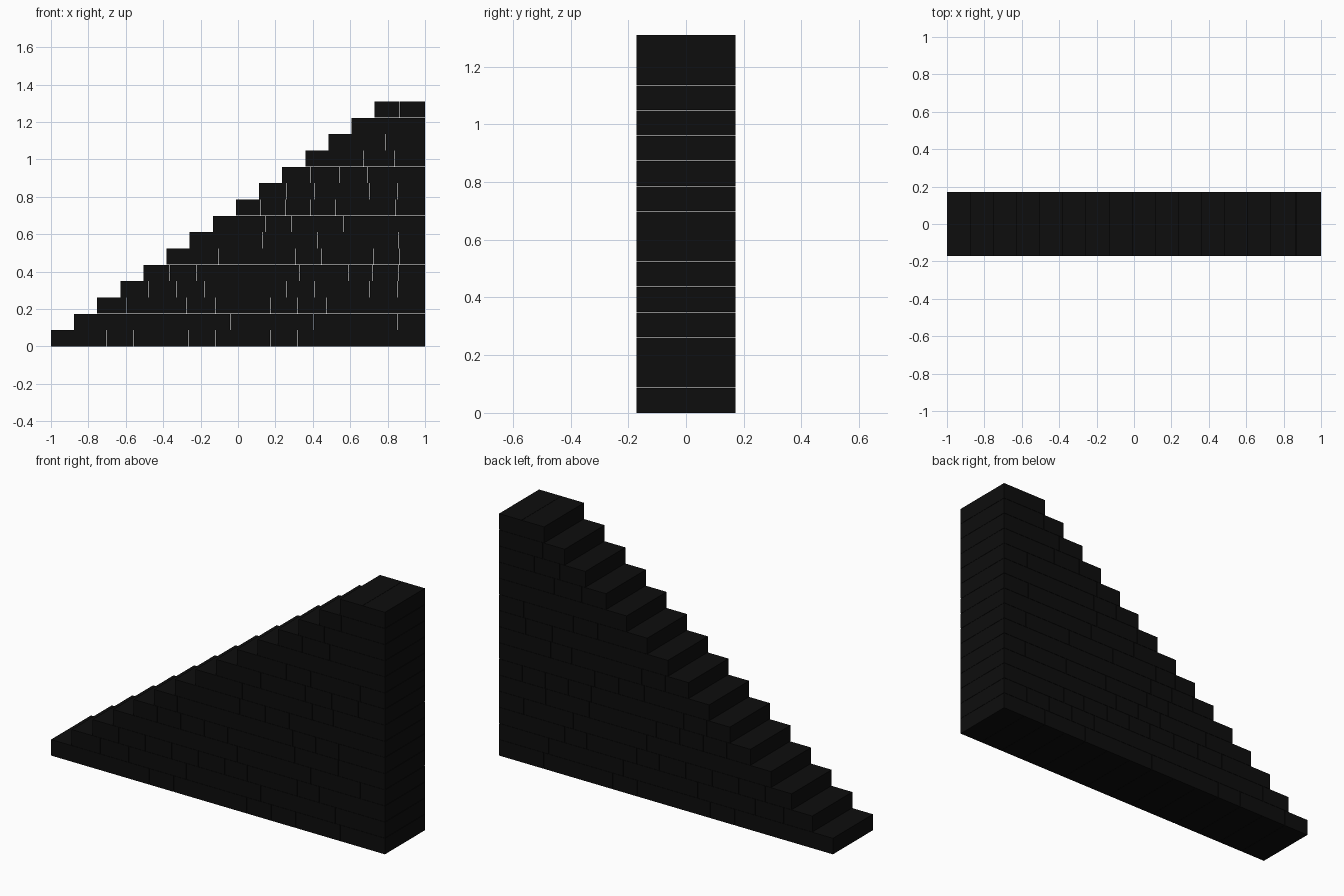
import bpy
import bmesh

if "Cube" in bpy.data.objects:
    bpy.data.objects.remove(bpy.data.objects["Cube"])

STEPS = 15
RISE = 1.31 / STEPS
RUN = 0.1236
DEPTH = 0.342
GAP = 0.0014       # hairline joint between bricks
BRICK = 0.145      # typical brick length

# Joint positions readable from the front, by course; the rest are filled in evenly
JOINTS = {
    0: [-0.85, 0.465],
    1: [-0.535, -0.38, -0.19],
    2: [0.04, 0.175, 0.32, 0.475],
    3: [-0.03, 0.26],
    4: [0.20, 0.72, 0.86],
    6: [0.13, 0.283],
    7: [0.565, 0.69],
    8: [0.522],
    11: [0.505],
    12: [0.79],
}

black = bpy.data.materials.new("black_brick")
black.diffuse_color = (0.004, 0.004, 0.004, 1)
black.use_nodes = True
black.node_tree.nodes["Principled BSDF"].inputs["Base Color"].default_value = black.diffuse_color


def add_box(bm, x0, x1, z0, z1):
    box = bmesh.ops.create_cube(bm, size=1)["verts"]
    bmesh.ops.scale(bm, vec=(x1 - x0, DEPTH, z1 - z0), verts=box)
    bmesh.ops.translate(bm, vec=((x0 + x1) / 2, 0, (z0 + z1) / 2), verts=box)


def course_cuts(row, start):
    fixed = [start] + JOINTS.get(row, []) + [1.0]
    cuts = [start]
    for a, b in zip(fixed, fixed[1:]):
        n = max(1, round((b - a) / BRICK))
        cuts += [a + (b - a) * i / n for i in range(1, n + 1)]
    return cuts


# One course of full-depth bricks per step, each starting one tread further in
for row in range(STEPS):
    start = -1 + row * RUN
    cuts = course_cuts(row, start)
    z0 = row * RISE + (GAP / 2 if row else 0)
    z1 = (row + 1) * RISE - (GAP / 2 if row < STEPS - 1 else 0)
    bm = bmesh.new()
    for a, b in zip(cuts, cuts[1:]):
        left = a if a == start else a + GAP / 2
        right = b if b > 0.9999 else b - GAP / 2
        add_box(bm, left, right, z0, z1)
    mesh = bpy.data.meshes.new(f"step_course_{row + 1:02d}")
    bm.to_mesh(mesh)
    bm.free()
    mesh.materials.append(black)
    obj = bpy.data.objects.new(mesh.name, mesh)
    bpy.context.collection.objects.link(obj)
